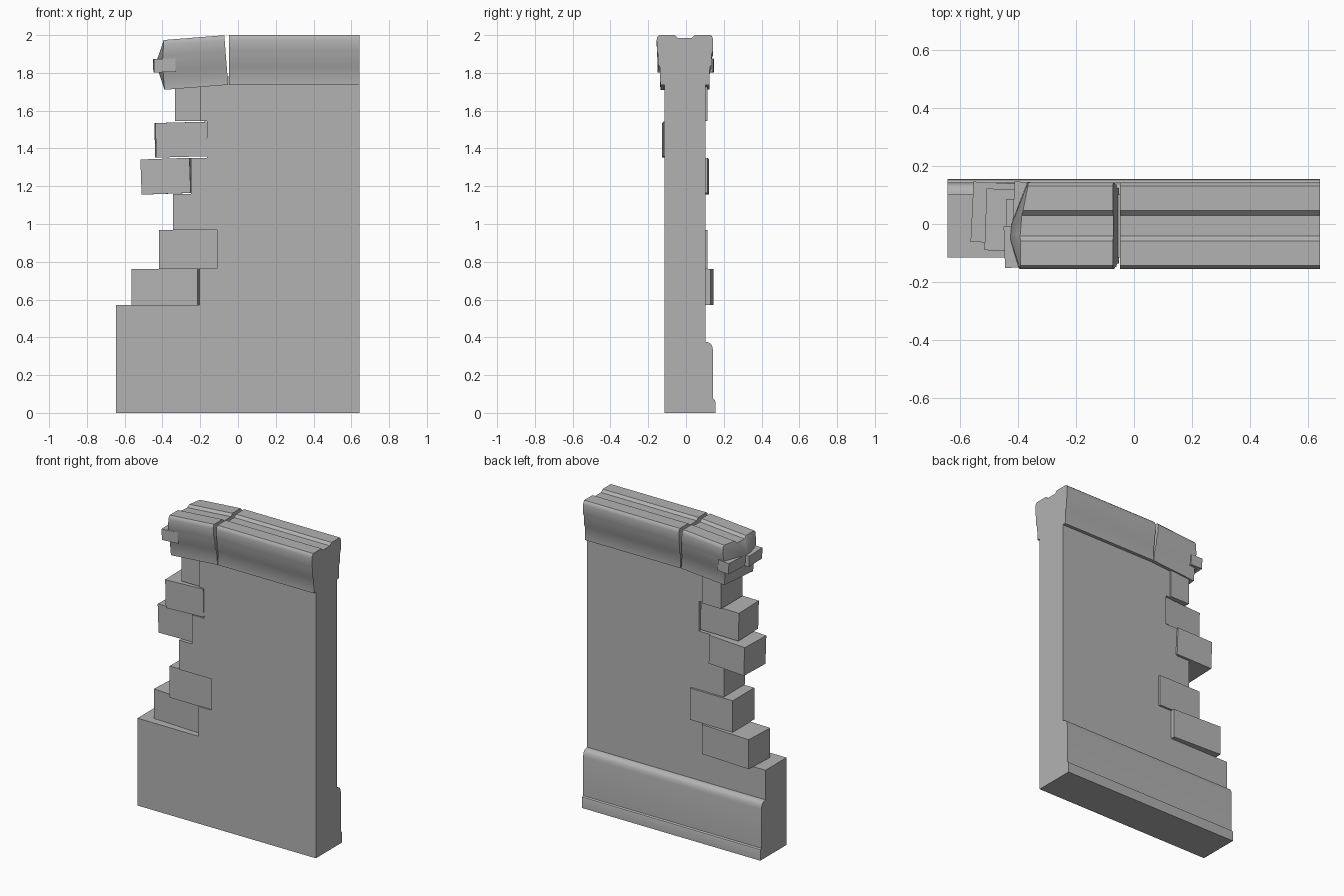
import bpy
import bmesh
from math import radians
from mathutils import Matrix, Vector

cube = bpy.data.objects.get("Cube")
if cube:
    bpy.data.objects.remove(cube, do_unlink=True)

stone = bpy.data.materials.new("grey stone")
stone.use_nodes = True
grey = (0.45, 0.45, 0.45, 1)
stone.diffuse_color = grey
stone.node_tree.nodes["Principled BSDF"].inputs["Base Color"].default_value = grey


def finish(name, bm, smooth=False):
    bmesh.ops.recalc_face_normals(bm, faces=bm.faces)
    mesh = bpy.data.meshes.new(name)
    bm.to_mesh(mesh)
    bm.free()
    mesh.materials.append(stone)
    obj = bpy.data.objects.new(name, mesh)
    bpy.context.collection.objects.link(obj)
    if smooth:
        bpy.ops.object.select_all(action='DESELECT')
        obj.select_set(True)
        bpy.context.view_layer.objects.active = obj
        bpy.ops.object.shade_smooth_by_angle(angle=radians(35))
    return obj


def prism(points, offset):
    """Extrude a closed outline; returns the bmesh and the start face."""
    bm = bmesh.new()
    a = [bm.verts.new(p) for p in points]
    b = [bm.verts.new(Vector(p) + Vector(offset)) for p in points]
    start = bm.faces.new(a)
    bm.faces.new(b)
    for i in range(len(a)):
        j = (i + 1) % len(a)
        bm.faces.new((a[i], a[j], b[j], b[i]))
    return bm, start


def block(name, x, y, z, turn=0, tilt=0):
    bm = bmesh.new()
    size = (x[1] - x[0], y[1] - y[0], z[1] - z[0])
    centre = (sum(x) / 2, sum(y) / 2, sum(z) / 2)
    bmesh.ops.create_cube(bm, size=1, matrix=Matrix.LocRotScale(
        centre, Matrix.Rotation(radians(turn), 3, 'Z') @ Matrix.Rotation(radians(-tilt), 3, 'Y'), size))
    return finish(name, bm)


LEFT, RIGHT = -0.645, 0.643

# Wall slab with a toothed broken edge
edge = [(LEFT, 0), (LEFT, 0.57), (-0.205, 0.57), (-0.205, 0.765), (-0.11, 0.765),
        (-0.11, 0.968), (-0.345, 0.968), (-0.345, 1.16), (-0.25, 1.16), (-0.25, 1.35),
        (-0.165, 1.35), (-0.165, 1.545), (-0.2, 1.545), (-0.2, 1.78), (RIGHT, 1.78), (RIGHT, 0)]
bm, _ = prism([(x, -0.115, z) for x, z in edge], (0, 0.217, 0))
finish("wall", bm)

# Moulded plinth along the back
plinth = [(0.09, 0), (0.155, 0), (0.155, 0.06), (0.152, 0.07), (0.143, 0.076), (0.143, 0.33),
          (0.139, 0.352), (0.13, 0.367), (0.117, 0.374), (0.102, 0.377), (0.09, 0.377)]
bm, _ = prism([(LEFT, y, z) for y, z in plinth], (RIGHT - LEFT, 0, 0))
finish("plinth", bm, True)

# Loose stones stacked on the broken edge
block("stone_1", (-0.56, -0.21), (-0.07, 0.138), (0.57, 0.762), -2.8)
block("stone_2", (-0.418, -0.108), (-0.107, 0.115), (0.762, 0.968))
block("stone_3", (-0.51, -0.25), (-0.095, 0.118), (1.16, 1.346), -2, 2)
block("stone_4", (-0.438, -0.168), (-0.123, 0.09), (1.355, 1.538), 1.5, 1.5)
block("stone_5", (-0.333, -0.195), (-0.107, 0.115), (1.545, 1.76))

# Coping section, mirrored front to back around its centre line
half = [(0.13, 1.737), (0.132, 1.83), (0.142, 1.845), (0.142, 1.9), (0.148, 1.915),
        (0.149, 1.975), (0.146, 1.99), (0.137, 2.0), (0.052, 2.0), (0.036, 1.984)]
MID = -0.006
section = [(MID + y, z) for y, z in half] + [(MID - y, z) for y, z in reversed(half)]

bm, _ = prism([(-0.048, y, z) for y, z in section], (RIGHT + 0.048, 0, 0))
finish("coping", bm, True)

# Broken coping piece with a ragged end, sagging outward
bm, end = prism([(-0.39, y, z) for y, z in section], (0.338, 0, 0))
for v in end.verts:
    v.co.x += 0.03 * max(0, v.co.y / 0.15) + 0.14 * max(0, v.co.z - 1.88)
tip = bmesh.ops.poke(bm, faces=[end])["verts"][0]
tip.co = (-0.425, -0.03, 1.88)
pivot = Vector((-0.052, 0, 1.737))
bmesh.ops.rotate(bm, verts=bm.verts, cent=pivot, matrix=Matrix.Rotation(radians(-4.5), 3, 'Y'))
finish("broken_coping", bm, True)

# Short stones poking out under the coping
block("coping_stub_front", (-0.447, -0.333), (-0.15, -0.006), (1.804, 1.875), 2, 2)
block("coping_stub_back", (-0.415, -0.333), (0, 0.145), (1.804, 1.875), -3, 2)
